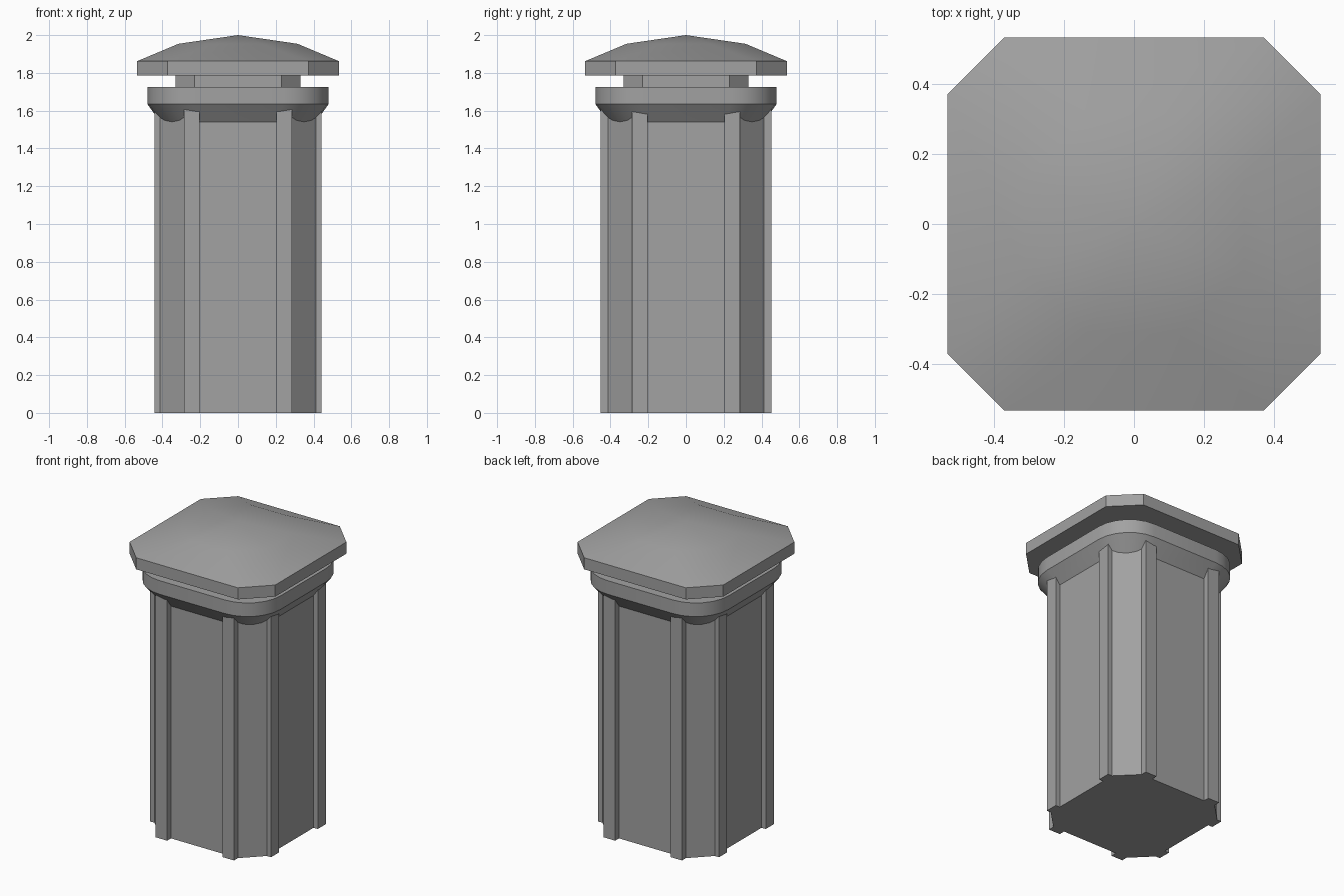
import bpy, bmesh, math

if "Cube" in bpy.data.objects:
    bpy.data.objects.remove(bpy.data.objects["Cube"])

# Dark grey stone
stone = bpy.data.materials.new("dark_grey")
stone.diffuse_color = (0.36, 0.36, 0.36, 1)
stone.use_nodes = True
stone.node_tree.nodes["Principled BSDF"].inputs["Base Color"].default_value = stone.diffuse_color


def octagon(half, flat):
    # Square outline with cut corners
    h, f = half, flat
    return [(h, -f), (h, f), (f, h), (-f, h), (-h, f), (-h, -f), (-f, -h), (f, -h)]


def rounded(half, radius, steps=6):
    # Square outline with rounded corners
    pts, c = [], half - radius
    for q, (sx, sy) in enumerate([(1, 1), (-1, 1), (-1, -1), (1, -1)]):
        for i in range(steps + 1):
            a = math.pi / 2 * (q + i / steps)
            pts.append((sx * c + radius * math.cos(a), sy * c + radius * math.sin(a)))
    return pts


def loft(name, rings, apex=None, smooth=False):
    # Stack outlines given as (points, z); close with a flat top or a point
    bm = bmesh.new()
    loops = [[bm.verts.new((x, y, z)) for x, y in pts] for pts, z in rings]
    n = len(loops[0])
    bm.faces.new(loops[0][::-1])
    for a, b in zip(loops, loops[1:]):
        for i in range(n):
            j = (i + 1) % n
            bm.faces.new((a[i], a[j], b[j], b[i]))
    if apex is None:
        bm.faces.new(loops[-1])
    else:
        tip = bm.verts.new((0, 0, apex))
        for i in range(n):
            bm.faces.new((loops[-1][i], loops[-1][(i + 1) % n], tip))
    bmesh.ops.recalc_face_normals(bm, faces=bm.faces)
    mesh = bpy.data.meshes.new(name)
    bm.to_mesh(mesh)
    bm.free()
    mesh.materials.append(stone)
    obj = bpy.data.objects.new(name, mesh)
    bpy.context.collection.objects.link(obj)
    if smooth:
        bpy.ops.object.select_all(action='DESELECT')
        bpy.context.view_layer.objects.active = obj
        obj.select_set(True)
        bpy.ops.object.shade_smooth_by_angle(angle=math.radians(30))
    return obj


def box_outline(x0, x1, y0, y1):
    return [(x0, y0), (x1, y0), (x1, y1), (x0, y1)]


# Shaft with cut corners
shaft = octagon(0.412, 0.287)
loft("shaft", [(shaft, 0), (shaft, 1.68)])

# Raised strips beside each cut corner, mirrored to all sides
for name, outline in (("front_back_strip", box_outline(0.203, 0.287, 0.38, 0.452)),
                      ("side_strip", box_outline(0.38, 0.443, 0.203, 0.287))):
    strip = loft(name, [(outline, 0), (outline, 1.62)])
    mirror = strip.modifiers.new("mirror", 'MIRROR')
    mirror.use_axis = (True, True, False)

# Flared collar with rounded corners
loft("collar", [(rounded(0.412, 0.215), 1.54), (rounded(0.48, 0.24), 1.635),
                (rounded(0.48, 0.24), 1.725)], smooth=True)

# Recessed neck
neck = octagon(0.33, 0.23)
loft("neck", [(neck, 1.71), (neck, 1.80)])

# Cap with a shallow two-slope roof
rim = octagon(0.534, 0.373)
loft("cap", [(rim, 1.785), (rim, 1.862), (octagon(0.315, 0.13), 1.954)],
     apex=2.0, smooth=True)
